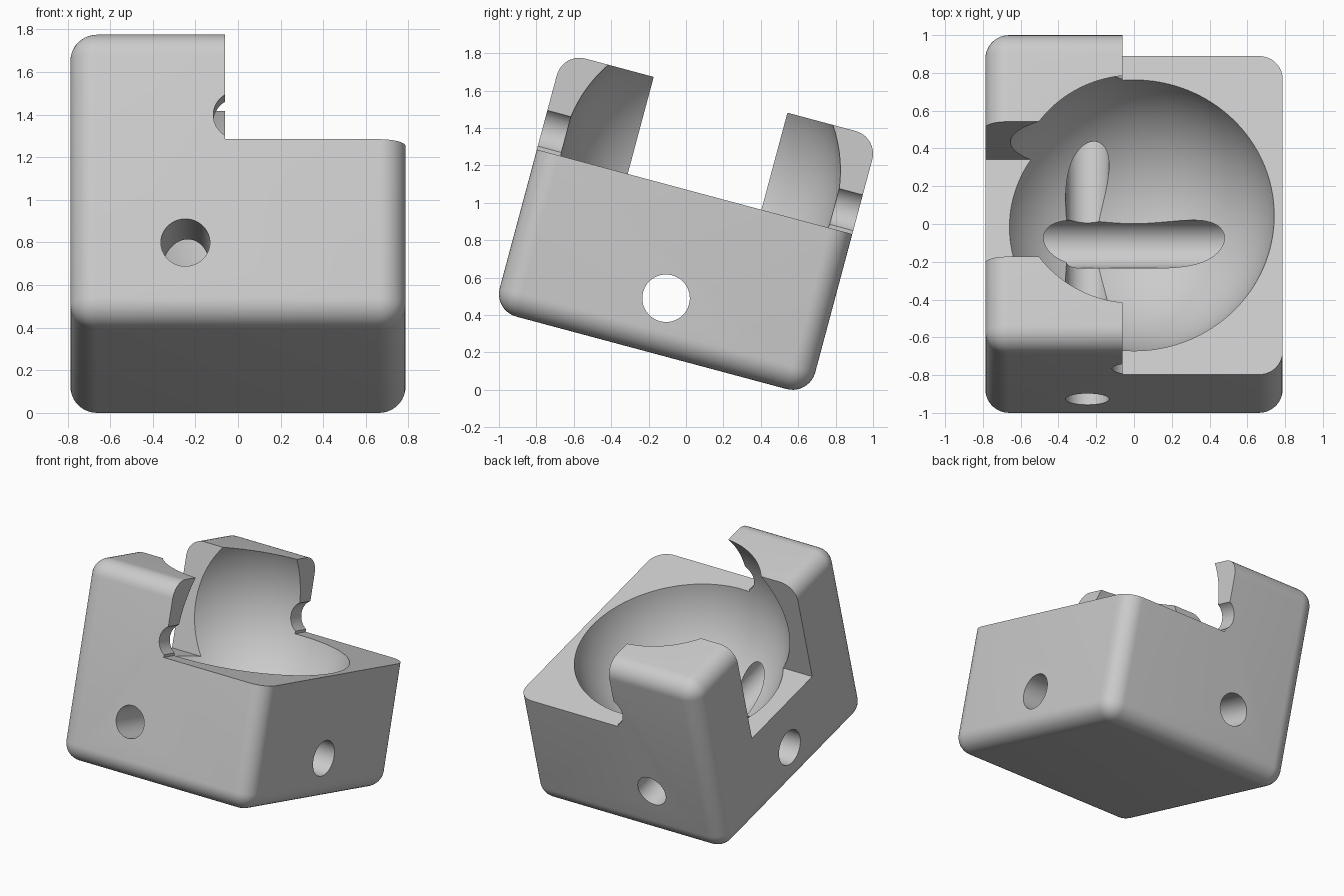
import bpy
from math import radians

if "Cube" in bpy.data.objects:
    bpy.data.objects.remove(bpy.data.objects["Cube"], do_unlink=True)

HALF = (0.787, 0.873, 0.714)   # half size of the block
BOWL_Z, BOWL_R = 0.295, 0.752  # hollow centre height and radius


def box(name, low, high):
    bpy.ops.mesh.primitive_cube_add(size=1)
    ob = bpy.context.object
    ob.name = name
    ob.location = [(a + b) / 2 for a, b in zip(low, high)]
    ob.scale = [b - a for a, b in zip(low, high)]
    bpy.ops.object.transform_apply(location=True, rotation=True, scale=True)
    return ob


def bore(name, radius, location, rotation):
    bpy.ops.mesh.primitive_cylinder_add(vertices=64, radius=radius, depth=3,
                                        location=location, rotation=rotation)
    bpy.context.object.name = name
    return bpy.context.object


def apply_modifier(ob, mod):
    bpy.context.view_layer.objects.active = ob
    bpy.ops.object.modifier_apply(modifier=mod.name)


def cut(ob, cutter):
    mod = ob.modifiers.new(cutter.name, 'BOOLEAN')
    mod.operation = 'DIFFERENCE'
    mod.solver = 'EXACT'
    mod.object = cutter
    apply_modifier(ob, mod)
    bpy.data.objects.remove(cutter, do_unlink=True)


# Rounded block
block = box("hollow_block", [-h for h in HALF], HALF)
bevel = block.modifiers.new("rounding", 'BEVEL')
bevel.width = 0.125
bevel.segments = 10
apply_modifier(block, bevel)

# Spherical hollow
bpy.ops.mesh.primitive_uv_sphere_add(segments=128, ring_count=64, radius=BOWL_R,
                                     location=(0, 0, BOWL_Z))
bpy.context.object.name = "bowl_cutter"
cut(block, bpy.context.object)

# Open half above the step, and the slot between the two towers
cut(block, box("step_cutter", (-0.06, -2, 0.177), (2, 2, 2)))
cut(block, box("slot_cutter", (-2, -0.37, -0.066), (-0.2, 0.37, 2)))

# Bores: one across, one front to back, one that notches the towers
along_x = (0, radians(90), 0)
along_y = (radians(90), 0, 0)
cut(block, bore("cross_bore", 0.127, (0, 0, -0.412), along_x))
cut(block, bore("long_bore", 0.115, (-0.247, 0, -0.325), along_y))
cut(block, bore("notch_bore", 0.116, (0, 0, BOWL_Z), along_y))

# Plain grey
grey = bpy.data.materials.new("light_grey")
grey.use_nodes = True
colour = (0.6, 0.6, 0.6, 1)
grey.diffuse_color = colour
grey.node_tree.nodes["Principled BSDF"].inputs["Base Color"].default_value = colour
block.data.materials.clear()
block.data.materials.append(grey)
for face in block.data.polygons:
    face.material_index = 0

# Smooth shading, then tilt towards the back
bpy.ops.object.select_all(action='DESELECT')
block.select_set(True)
bpy.context.view_layer.objects.active = block
bpy.ops.object.shade_smooth_by_angle(angle=radians(30))
block.rotation_euler = (radians(-15), 0, 0)
block.location = (0, 0, 0.8875)
